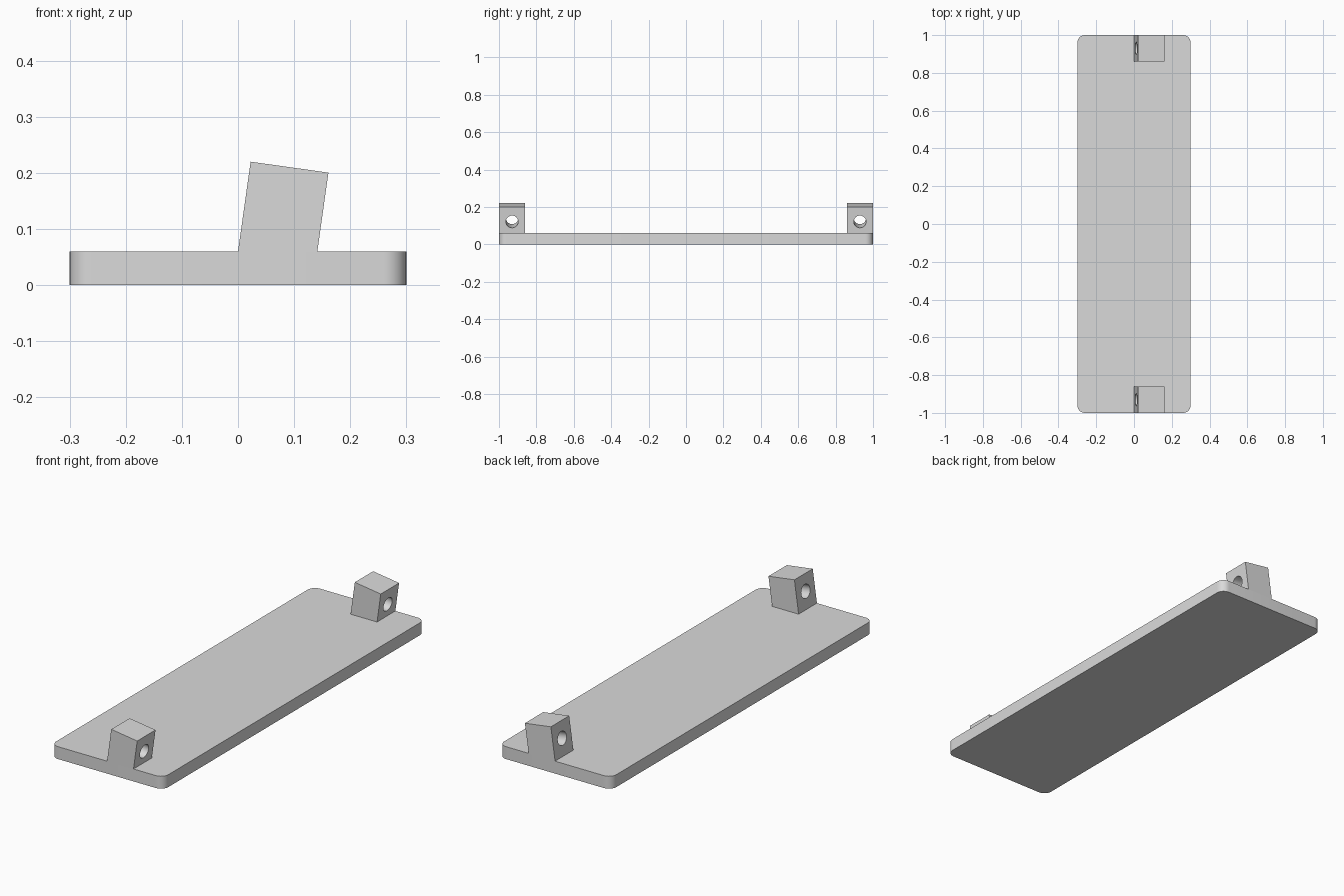
import bpy, bmesh, math
from mathutils import Matrix, Vector

cube = bpy.data.objects.get("Cube")
if cube:
    bpy.data.objects.remove(cube, do_unlink=True)

grey = bpy.data.materials.new("light grey")
grey.use_nodes = True
grey.diffuse_color = (0.7, 0.7, 0.7, 1)
grey.node_tree.nodes["Principled BSDF"].inputs["Base Color"].default_value = (0.7, 0.7, 0.7, 1)

LENGTH, WIDTH, THICK, CORNER = 2.0, 0.6, 0.06, 0.04
SIZE, TILT, HEIGHT = 0.14, math.radians(8), 0.1616
HOLE_RADIUS, HOLE_HEIGHT = 0.033, 0.0816


def make_object(name, bm):
    bmesh.ops.recalc_face_normals(bm, faces=bm.faces[:])
    mesh = bpy.data.meshes.new(name)
    bm.to_mesh(mesh)
    bm.free()
    mesh.materials.append(grey)
    obj = bpy.data.objects.new(name, mesh)
    bpy.context.collection.objects.link(obj)
    return obj


def shade(obj):
    bpy.ops.object.select_all(action='DESELECT')
    obj.select_set(True)
    bpy.context.view_layer.objects.active = obj
    bpy.ops.object.shade_smooth_by_angle(angle=math.radians(30))


# Base plate with rounded vertical corners
bm = bmesh.new()
bmesh.ops.create_cube(bm, size=1, matrix=Matrix.Translation((0, 0, THICK / 2))
                      @ Matrix.Diagonal((WIDTH, LENGTH, THICK, 1)))
uprights = [e for e in bm.edges if abs(e.verts[0].co.z - e.verts[1].co.z) > THICK / 2]
bmesh.ops.bevel(bm, geom=uprights, offset=CORNER, segments=8, profile=0.5, affect='EDGES')
shade(make_object("base_plate", bm))

# Leaning lugs, one at each end, each with a hole square to its leaning sides
across = Vector((math.cos(TILT), 0, -math.sin(TILT)))
up = Vector((math.sin(TILT), 0, math.cos(TILT)))
foot = Vector((0, 0, THICK))
top = foot + up * HEIGHT
profile = [foot, foot + Vector((SIZE / math.cos(TILT), 0, 0)), top + across * SIZE, top]

for side, label in ((-1, "front"), (1, "back")):
    centre_y = side * (LENGTH - SIZE) / 2
    bm = bmesh.new()
    face = bm.faces.new([bm.verts.new(p + Vector((0, centre_y - SIZE / 2, 0))) for p in profile])
    grown = bmesh.ops.extrude_face_region(bm, geom=[face])["geom"]
    bmesh.ops.translate(bm, vec=(0, SIZE, 0),
                        verts=[v for v in grown if isinstance(v, bmesh.types.BMVert)])
    lug = make_object(label + "_lug", bm)

    # Hole cutter
    centre = foot + up * HOLE_HEIGHT + across * SIZE / 2 + Vector((0, centre_y, 0))
    bm = bmesh.new()
    bmesh.ops.create_cone(bm, cap_ends=True, segments=40, radius1=HOLE_RADIUS,
                          radius2=HOLE_RADIUS, depth=SIZE * 2,
                          matrix=Matrix.Translation(centre)
                          @ Matrix.Rotation(math.pi / 2 + TILT, 4, 'Y'))
    cutter = make_object(label + "_hole_cutter", bm)
    cutter.hide_render = True

    cut = lug.modifiers.new("hole", 'BOOLEAN')
    cut.operation = 'DIFFERENCE'
    cut.solver = 'EXACT'
    cut.object = cutter
    bpy.ops.object.select_all(action='DESELECT')
    bpy.context.view_layer.objects.active = lug
    lug.select_set(True)
    bpy.ops.object.modifier_apply(modifier=cut.name)
    bpy.data.objects.remove(cutter, do_unlink=True)
    shade(lug)
